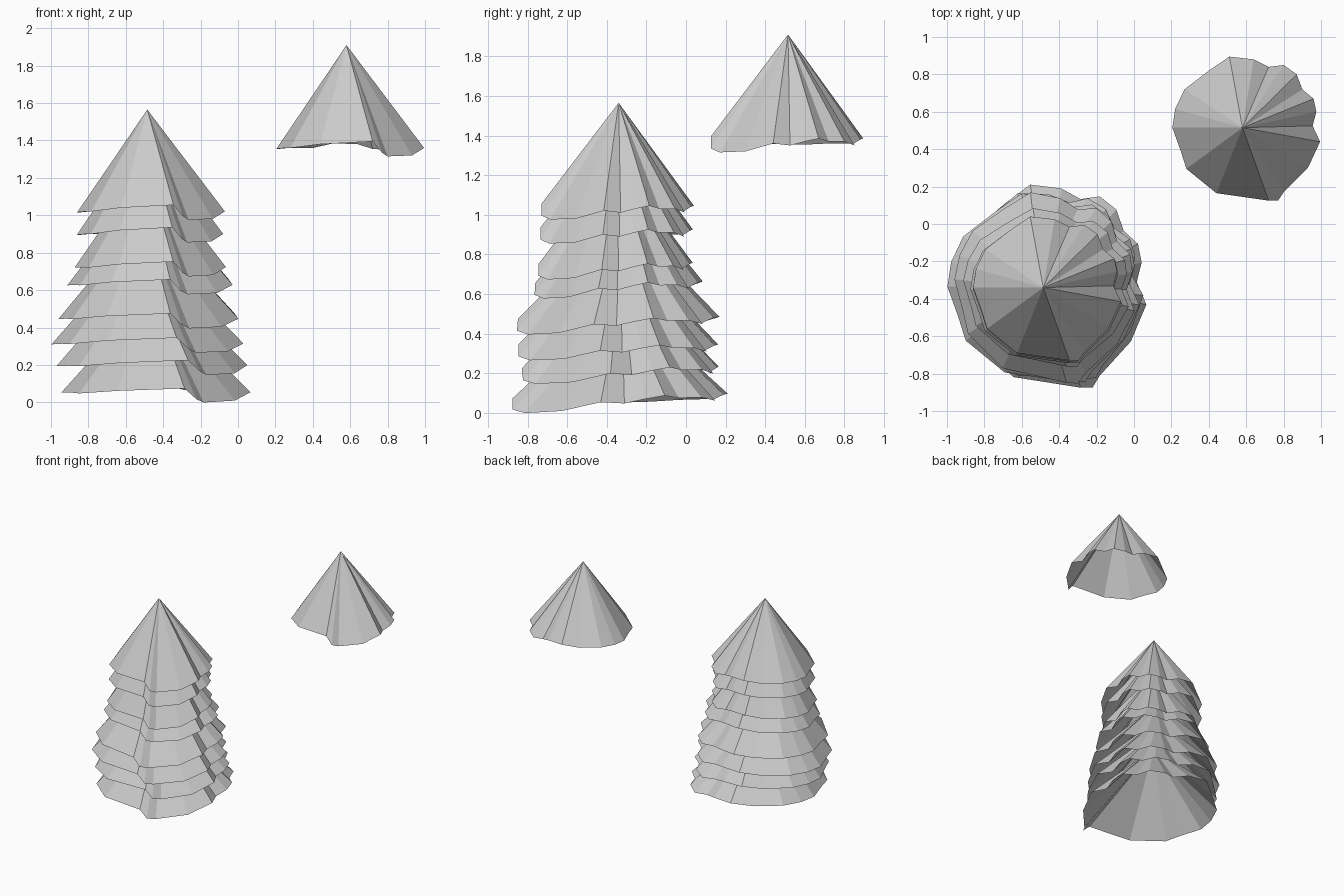
import bpy
import bmesh
from math import cos, sin, radians

cube = bpy.data.objects.get("Cube")
if cube:
    bpy.data.objects.remove(cube, do_unlink=True)

# Single plain colour
grey = bpy.data.materials.new("plain grey")
grey.use_nodes = True
grey.diffuse_color = (0.6, 0.6, 0.6, 1)
grey.node_tree.nodes["Principled BSDF"].inputs["Base Color"].default_value = (0.6, 0.6, 0.6, 1)

# Ragged rim of one branch skirt: x and y offset from the tip, drop below the tip
RIM = [
    (-.14, -.35, .53), (.14, -.39, .515), (.19, -.39, .575), (.22, -.345, .595),
    (.35, -.215, .59), (.415, -.075, .55), (.375, .01, .56), (.395, .085, .54),
    (.38, .155, .525), (.32, .205, .54), (.29, .285, .54), (.22, .335, .56),
    (.14, .325, .555), (.06, .365, .53), (-.07, .38, .525), (-.18, .305, .55),
    (-.31, .205, .55), (-.36, .1, .555), (-.375, 0, .555), (-.33, -.125, .55),
    (-.3, -.22, .55),
]


def branch_skirt(name, tip, width=1, depth=1, height=1, turn=0, tilt=0):
    """Open, flat-shaded cone with a ragged rim, leaning forward by the tilt."""
    bm = bmesh.new()
    apex = bm.verts.new((0, 0, 0))
    c, s = cos(radians(turn)), sin(radians(turn))
    rim = []
    for x, y, drop in RIM:
        px = (x * c - y * s) * width
        py = (x * s + y * c) * depth
        rim.append(bm.verts.new((px, py, tilt * py - drop * height)))
    for i, vert in enumerate(rim):
        bm.faces.new((apex, vert, rim[(i + 1) % len(rim)]))
    mesh = bpy.data.meshes.new(name)
    bm.to_mesh(mesh)
    bm.free()
    mesh.materials.append(grey)
    skirt = bpy.data.objects.new(name, mesh)
    skirt.location = tip
    bpy.context.scene.collection.objects.link(skirt)
    return skirt


# Stacked tiers from the top down: tip x, y, z, then width, depth, height, turn, tilt
TIERS = [
    (-.485, -.34, 1.565, 1, 1, .99, 0, 0),
    (-.49, -.345, 1.45, .99, 1, 1, 0, 0),
    (-.49, -.35, 1.275, 1.025, 1.01, 1, 0, .02),
    (-.49, -.33, 1.18, 1.13, 1.08, 1, -4, .02),
    (-.5, -.33, 1, 1.23, 1.3, 1, -4, .02),
    (-.51, -.335, .865, 1.3, 1.31, 1, 0, .01),
    (-.49, -.33, .75, 1.285, 1.325, 1, 5, .02),
    (-.465, -.325, .585, 1.28, 1.41, .96, 0, .03),
]
for number, (x, y, z, *shape) in enumerate(TIERS, start=1):
    branch_skirt(f"tree_tier_{number}", (x, y, z), *shape)

# Loose skirt floating beside the tree
branch_skirt("loose_tier", (.58, .515, 1.91))
